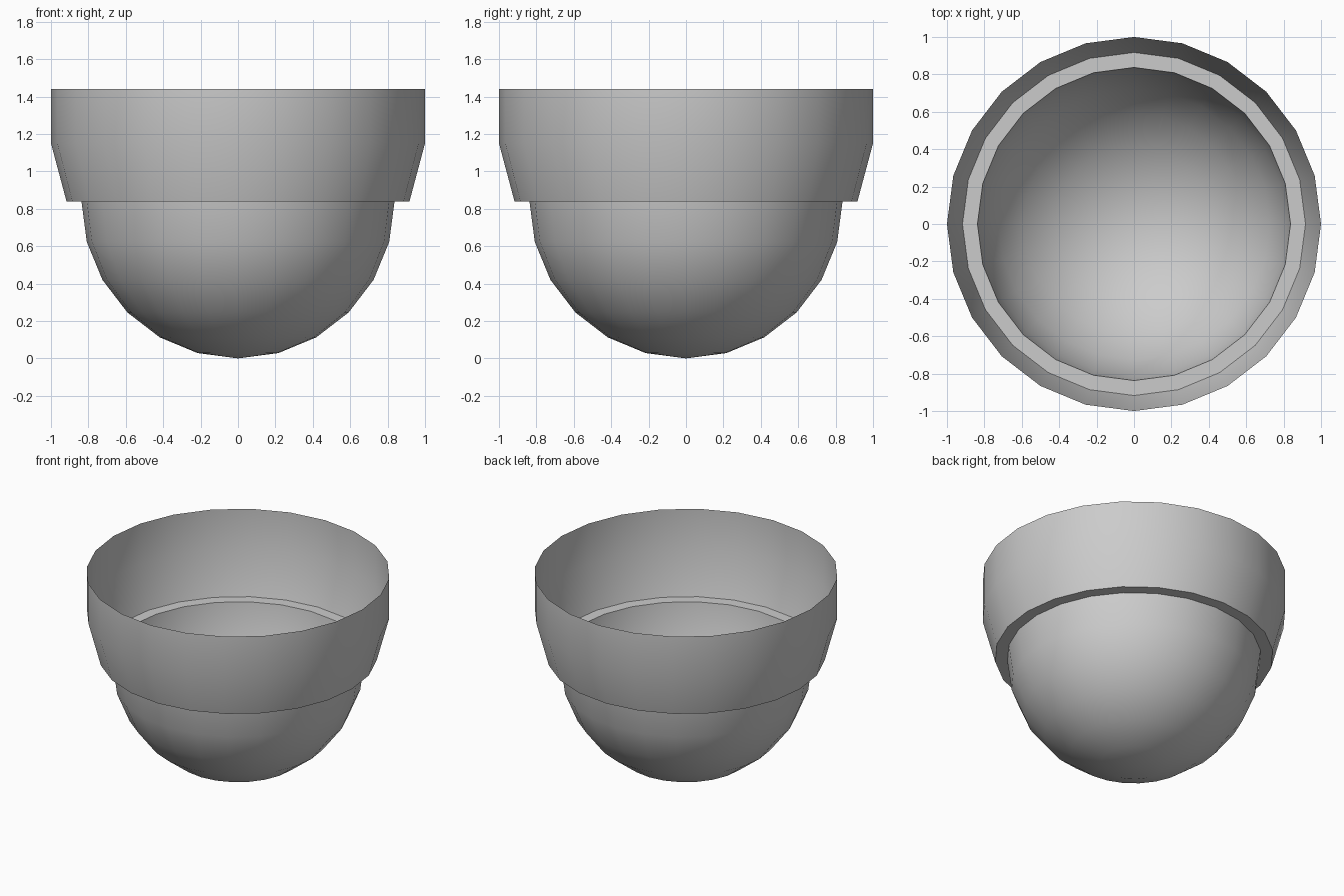
import bpy, bmesh, math

if "Cube" in bpy.data.objects:
    bpy.data.objects.remove(bpy.data.objects["Cube"])

SIDES = 24
BOWL_R = 0.837
LEDGE_Z = 0.84


def lathe(name, profile):
    """Spin a (radius, z) profile around z into an open, single-wall shell."""
    bm = bmesh.new()
    verts = [bm.verts.new((r, 0, z)) for r, z in profile]
    edges = [bm.edges.new(pair) for pair in zip(verts, verts[1:])]
    bmesh.ops.spin(bm, geom=verts + edges, cent=(0, 0, 0), axis=(0, 0, 1),
                   angle=math.tau, steps=SIDES)
    bmesh.ops.remove_doubles(bm, verts=bm.verts, dist=1e-4)
    bmesh.ops.recalc_face_normals(bm, faces=bm.faces)
    # Face the outside: the rim wall normals must point away from the axis
    wall = max(bm.faces, key=lambda f: f.calc_center_median().z)
    c = wall.calc_center_median()
    if wall.normal.x * c.x + wall.normal.y * c.y < 0:
        bmesh.ops.reverse_faces(bm, faces=bm.faces)
    mesh = bpy.data.meshes.new(name)
    bm.to_mesh(mesh)
    bm.free()
    ob = bpy.data.objects.new(name, mesh)
    bpy.context.collection.objects.link(ob)
    bpy.ops.object.select_all(action='DESELECT')
    ob.select_set(True)
    bpy.context.view_layer.objects.active = ob
    bpy.ops.object.shade_smooth_by_angle(angle=math.radians(30))
    return ob


# Round bowl: a half sphere in 15 degree steps from the bottom pole
bowl = [(BOWL_R * math.sin(math.radians(a)),
         LEDGE_Z - LEDGE_Z * math.cos(math.radians(a)))
        for a in range(0, 91, 15)]

# Flat ledge, flared band and straight collar up to the open rim
collar = [(0.917, LEDGE_Z), (1.0, 1.15), (1.0, 1.44)]

lathe("stepped_cup", bowl + collar)
